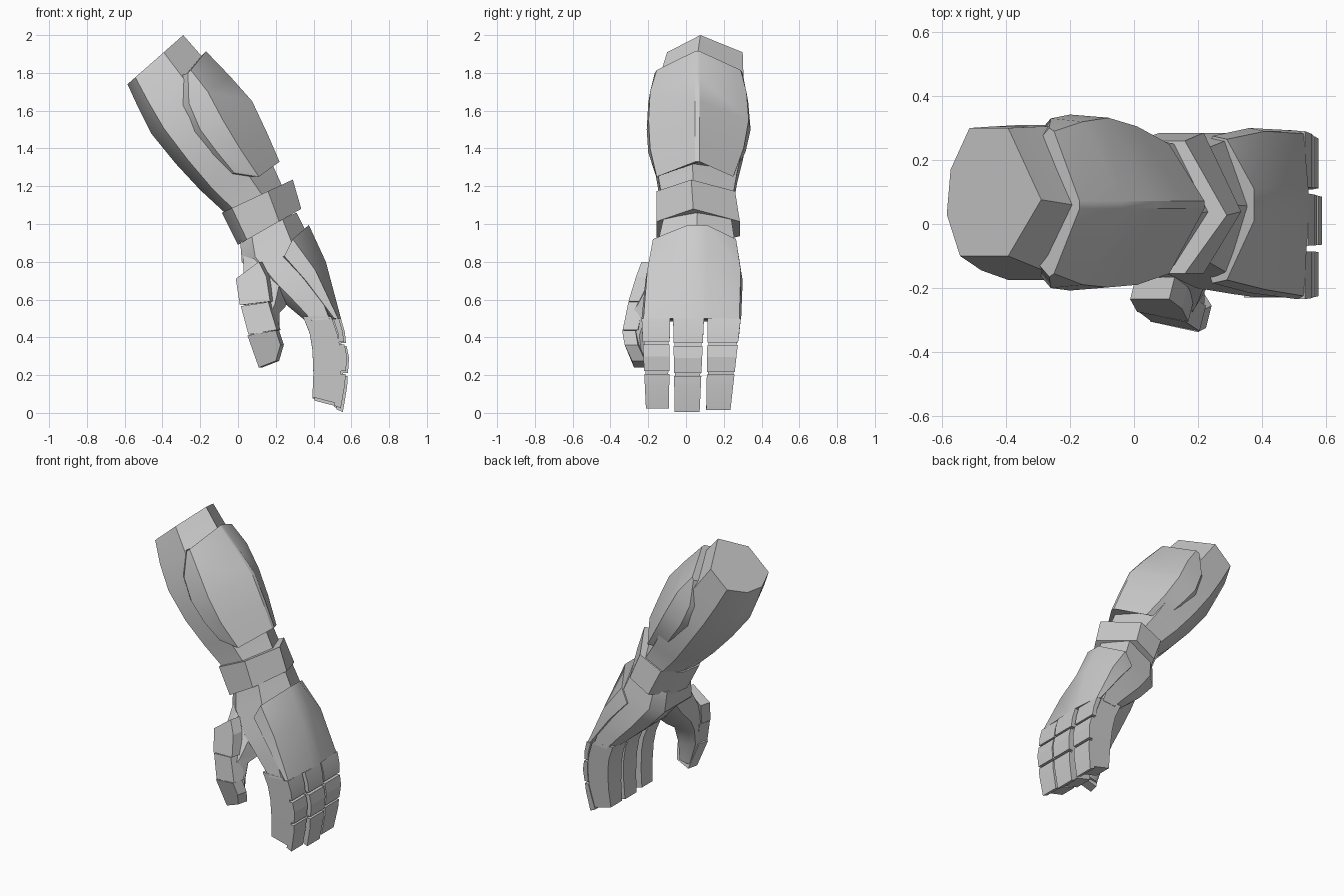
import bpy, bmesh, math
from mathutils import Vector


def loft(name, rings, angle=32):
    """Skin a stack of equal-length closed sections and cap both ends."""
    bm = bmesh.new()
    vs = [[bm.verts.new(p) for p in r] for r in rings]
    n = len(rings[0])
    for a, b in zip(vs, vs[1:]):
        for i in range(n):
            j = (i + 1) % n
            bm.faces.new((a[i], a[j], b[j], b[i]))
    bm.faces.new(vs[0])
    bm.faces.new(vs[-1][::-1])
    bmesh.ops.recalc_face_normals(bm, faces=bm.faces)
    me = bpy.data.meshes.new(name)
    bm.to_mesh(me)
    bm.free()
    me.polygons.foreach_set("use_smooth", [True] * len(me.polygons))
    me.set_sharp_from_angle(angle=math.radians(angle))
    ob = bpy.data.objects.new(name, me)
    bpy.context.collection.objects.link(ob)
    return ob


# Cross-sections: (fraction from inner to outer side, fraction of half depth)
ARM = [(0, -.35), (.04, .35), (.24, 1), (.65, 1), (1, -.12), (.65, -1), (.14, -1)]
HAND = [(0, -.7), (0, .7), (.2, 1), (.75, 1), (1, 0), (.75, -1), (.2, -1)]


def section(prof, lx, lz, rx, rz, y0, y1):
    c, h = (y0 + y1) / 2, (y1 - y0) / 2
    return [(lx + (rx - lx) * u, c + h * v, lz + (rz - lz) * u) for u, v in prof]


def limb(name, prof, rows):
    return loft(name, [section(prof, *r) for r in rows])


def armour(name, rows, ridge_y, inset, flat=0.0):
    """Plate wrapped over the outer side: side edge, shoulder, ridge, mirrored."""
    rings = []
    for sx, sz, mx, mz, rx, rz, y0, y1 in rows:
        t = .035
        half = [(sx - inset, y0 + t, sz - inset * .4), (sx, y0, sz), (mx, y0 + .01, mz)]
        back = [(sx - inset, y1 - t, sz - inset * .4), (sx, y1, sz), (mx, y1 - .01, mz)]
        rings.append(half + [(rx, ridge_y - flat, rz), (rx, ridge_y + flat, rz)] + back[::-1])
    return loft(name, rings)


# Forearm
limb("forearm", ARM, [
    (-.585, 1.74, -.29, 2.0, -.10, .30),
    (-.53, 1.62, -.15, 1.84, -.145, .305),
    (-.46, 1.48, .02, 1.67, -.175, .31),
    (-.33, 1.32, .12, 1.47, -.175, .305),
    (-.20, 1.18, .18, 1.32, -.15, .27),
    (-.07, 1.06, .23, 1.21, -.13, .25),
    (.02, .92, .30, 1.06, -.12, .24)])

# Forearm plate
armour("forearm_plate", [
    (-.265, 1.80, -.25, 1.815, -.17, 1.915, -.165, .30),
    (-.26, 1.64, -.16, 1.70, -.04, 1.78, -.20, .33),
    (-.20, 1.50, -.08, 1.55, .075, 1.65, -.208, .342),
    (-.11, 1.38, .01, 1.40, .155, 1.48, -.20, .315),
    (-.02, 1.27, .11, 1.25, .22, 1.33, -.165, .26)], .06, .03, .012)

# Wrist cuff
limb("wrist_cuff", ARM, [
    (-.085, 1.06, .29, 1.235, -.155, .26),
    (.0, .89, .335, 1.08, -.155, .285)])

# Palm
limb("palm", HAND, [
    (.01, .93, .31, 1.06, -.12, .24),
    (.02, .80, .375, .93, -.15, .26),
    (.13, .68, .45, .77, -.20, .285),
    (.27, .56, .50, .62, -.22, .285),
    (.36, .485, .525, .50, -.23, .285)])

# Back-of-hand plate
armour("hand_plate", [
    (.245, .83, .29, .92, .375, .995, -.185, .275),
    (.36, .70, .41, .755, .465, .80, -.215, .30),
    (.51, .50, .53, .50, .545, .50, -.235, .292)], .06, .012, .05)


# Fingers: tapered bodies with three plates each
def box_ring(ix, iz, ox, oz, a, b):
    return [(ix, a, iz), (ox, a, oz), (ox, b, oz), (ix, b, iz)]


FINGERS = [("front", -.235, -.085, -.212, -.09, -.006, .02),
           ("middle", -.068, .095, -.06, .072, .005, 0),
           ("rear", .115, .29, .107, .235, -.006, .012)]
BODY = [(.35, .51, .50, .51), (.385, .42, .53, .42), (.40, .33, .55, .33),
        (.405, .2, .55, .2), (.40, .065, .535, .03)]
PLATES = [[(.51, .497, .54, .50), (.535, .42, .56, .43), (.54, .37, .567, .37)],
          [(.545, .355, .57, .355), (.55, .29, .583, .29), (.55, .21, .577, .21)],
          [(.55, .195, .575, .195), (.54, .14, .573, .14), (.515, .02, .55, .004)]]
for label, a0, b0, a1, b1, dx, dz in FINGERS:
    def rings(rows, pad):
        out = []
        for ix, iz, ox, oz in rows:
            t = (.5 - oz) / .5
            lift = dz * t
            a, b = a0 + (a1 - a0) * t, b0 + (b1 - b0) * t
            out.append(box_ring(ix + dx, iz + lift, ox + dx, oz + lift, a + pad, b - pad))
        return out
    loft(label + "_finger", rings(BODY, .006))
    for k, rows in enumerate(PLATES):
        loft(f"{label}_finger_plate_{k + 1}", rings(rows, 0), 15)

# Thumb
limb("thumb", HAND, [
    (.03, .84, .30, .82, -.13, .14),
    (.03, .72, .28, .66, -.20, .04),
    (.03, .62, .25, .56, -.255, -.07),
    (.045, .54, .22, .53, -.285, -.13),
    (.07, .42, .22, .41, -.315, -.18),
    (.12, .27, .21, .29, -.265, -.20)])


# Thumb plates
def thumb_plate(name, pts, depth):
    push = Vector((.25, 1, 0)) * depth
    return loft(name, [pts, [Vector(p) + push for p in pts]], 15)


thumb_plate("thumb_plate_upper", [(-.012, -.235, .71), (.11, -.235, .80), (.15, -.265, .72),
                                  (.17, -.305, .59), (.01, -.275, .57)], .07)
thumb_plate("thumb_plate_middle", [(.015, -.275, .565), (.16, -.305, .587),
                                   (.205, -.335, .44), (.055, -.305, .415)], .08)
thumb_plate("thumb_plate_tip", [(.05, -.305, .41), (.2, -.338, .437), (.225, -.325, .36),
                                (.2, -.285, .275), (.11, -.275, .24)], .07)
